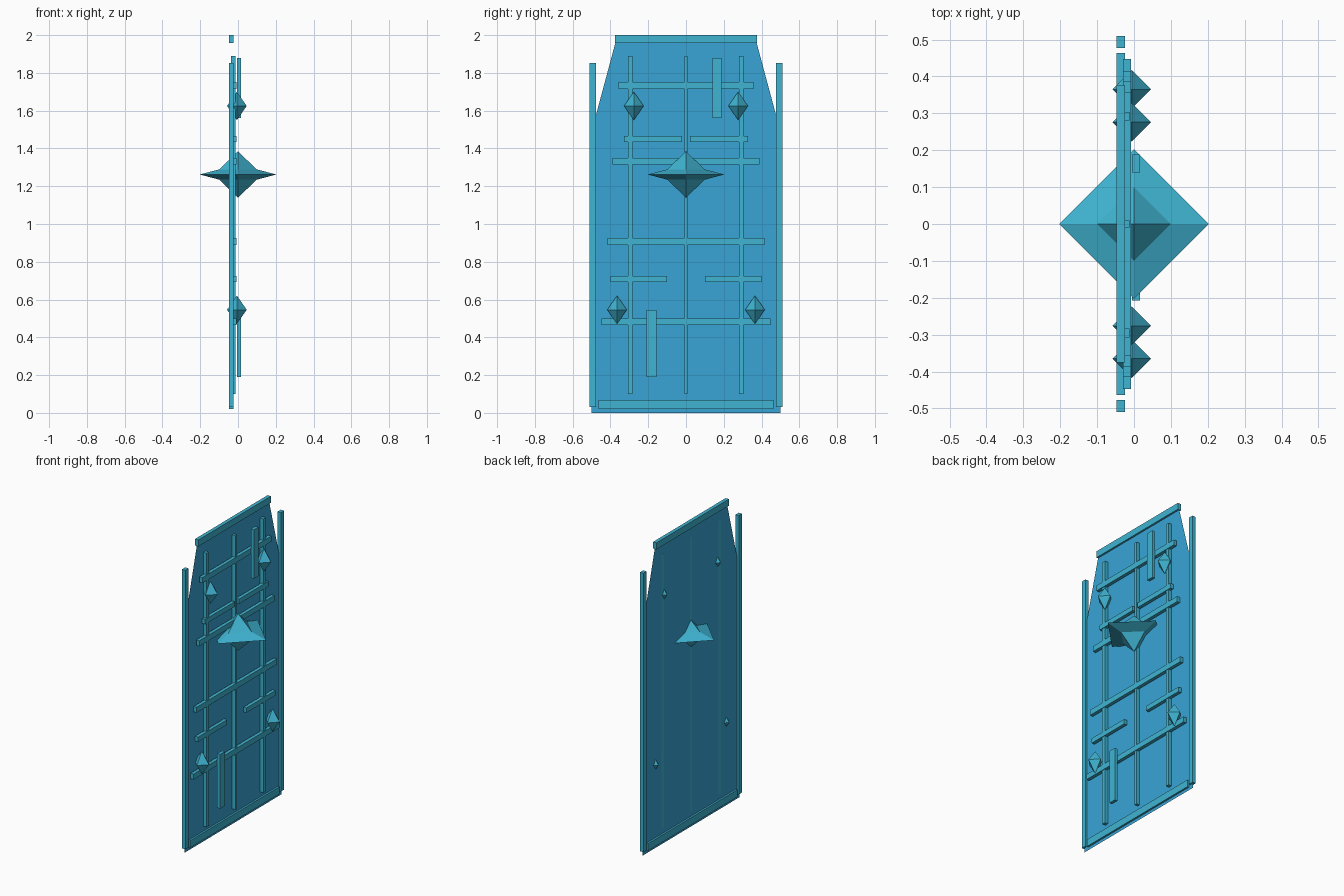
import bpy, bmesh, math

if "Cube" in bpy.data.objects:
    bpy.data.objects.remove(bpy.data.objects["Cube"])


def material(name, rgb):
    m = bpy.data.materials.new(name)
    m.diffuse_color = (*rgb, 1)
    m.use_nodes = True
    m.node_tree.nodes["Principled BSDF"].inputs["Base Color"].default_value = m.diffuse_color
    return m


BLUE = material("panel blue", (0.040, 0.370, 0.665))
TEAL = material("trim teal", (0.050, 0.455, 0.640))


def finish(name, bm, mat):
    me = bpy.data.meshes.new(name)
    bm.to_mesh(me)
    bm.free()
    me.materials.append(mat)
    ob = bpy.data.objects.new(name, me)
    bpy.context.collection.objects.link(ob)
    return ob


def box(name, x, y, z, mat=TEAL):
    """Box given by its (low, high) range on each axis."""
    bm = bmesh.new()
    bmesh.ops.create_cube(bm, size=1)
    for v in bm.verts:
        v.co = [sum(r) / 2 + c * (r[1] - r[0]) for r, c in zip((x, y, z), v.co)]
    return finish(name, bm, mat)


def gem(name, centre, profile):
    """Four-sided gem turned from a (radius, height) profile, with pointed ends."""
    bm = bmesh.new()
    cx, cy, cz = centre
    rings = []
    for r, h in profile:
        n = 4 if r > 0 else 1
        rings.append([bm.verts.new((cx + r * math.cos(i * math.pi / 2),
                                    cy + r * math.sin(i * math.pi / 2), cz + h))
                      for i in range(n)])
    for a, b in zip(rings, rings[1:]):
        for i in range(4):
            j = (i + 1) % 4
            corners = [a[i % len(a)], a[j % len(a)], b[j % len(b)], b[i % len(b)]]
            bm.faces.new(list(dict.fromkeys(corners)))
    bmesh.ops.recalc_face_normals(bm, faces=bm.faces)
    return finish(name, bm, TEAL)


# Thin panel sheet with tapered shoulders
PX = -0.036
outline = [(0.5, 0), (0.5, 1.49), (0.367, 1.985)]
bm = bmesh.new()
bm.faces.new([bm.verts.new((PX, y, z)) for y, z in
              outline + [(-y, z) for y, z in reversed(outline)]])
finish("panel", bm, BLUE)

# Outer frame: top cap, bottom bar, side rails
FRAME_X = (-0.048, -0.024)
box("top_cap", FRAME_X, (-0.375, 0.375), (1.957, 2.0))
box("bottom_bar", FRAME_X, (-0.463, 0.463), (0.02, 0.067))
for s, side in ((-1, "front"), (1, "back")):
    box("side_rail_" + side, FRAME_X, sorted((s * 0.477, s * 0.51)), (0.03, 1.853))

# Vertical ribs
for y, half in ((-0.295, 0.012), (0, 0.009), (0.292, 0.012)):
    box("vertical_rib", (PX - 0.0005, -0.012), (y - half, y + half), (0.1, 1.89))

# Full-width crossbars
BAR_X = (-0.03, -0.008)
for z, half in ((1.733, 0.357), (1.332, 0.388), (0.908, 0.415), (0.483, 0.447)):
    box("crossbar", BAR_X, (-half, half), (z - 0.018, z + 0.018))

# Short crossbars in mirrored pairs
for z, y0, y1 in ((1.45, 0.022, 0.327), (0.709, 0.1, 0.4)):
    for s in (-1, 1):
        box("short_crossbar", BAR_X, sorted((s * y0, s * y1)), (z - 0.016, z + 0.016))

# Upright accent strips
box("upper_strip", (-0.005, 0.016), (0.14, 0.188), (1.56, 1.88))
box("lower_strip", (-0.005, 0.016), (-0.208, -0.157), (0.19, 0.545))

# Small corner gems
for y, z in ((0.276, 1.625), (0.365, 0.546)):
    for s in (-1, 1):
        gem("small_gem", (-0.006, s * y, z), [(0, -0.075), (0.052, 0), (0, 0.075)])

# Large centre gem with a flat flared skirt
gem("centre_gem", (0, 0, 1.262),
    [(0, -0.122), (0.1, -0.027), (0.203, 0), (0.1, 0.027), (0, 0.122)])
